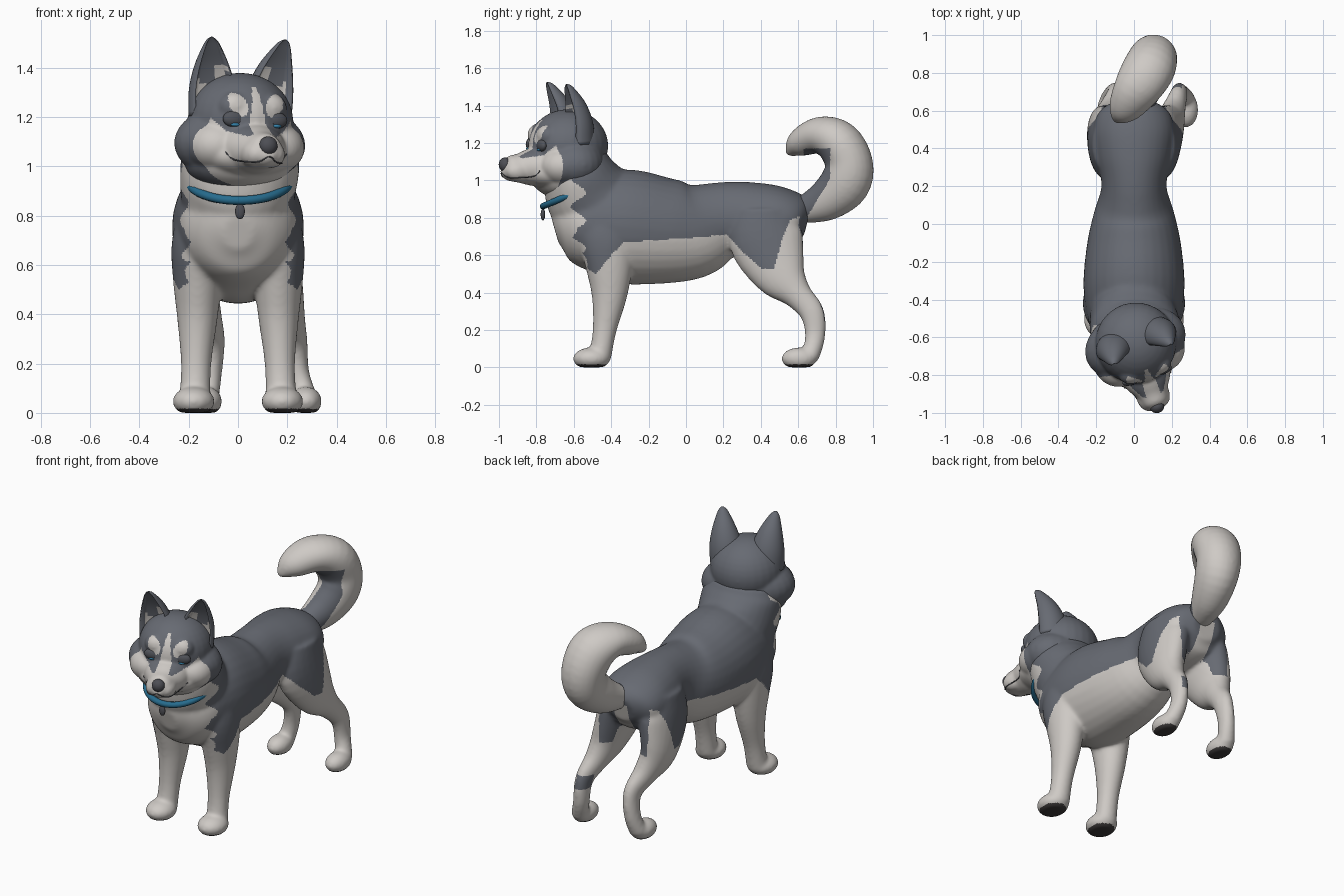
import bpy, bmesh, math
from mathutils import Matrix, Vector

cube = bpy.data.objects.get("Cube")
if cube:
    bpy.data.objects.remove(cube)


def material(name, r, g, b):
    m = bpy.data.materials.new(name)
    m.use_nodes = True
    m.diffuse_color = (r, g, b, 1)
    bsdf = next(n for n in m.node_tree.nodes if n.type == 'BSDF_PRINCIPLED')
    bsdf.inputs["Base Color"].default_value = (r, g, b, 1)
    bsdf.inputs["Roughness"].default_value = 0.8
    return m


GREY = material("grey fur", .135, .145, .17)
PALE = material("pale fur", .62, .59, .56)
DARK = material("dark nose", .075, .077, .09)
SOLE = material("dark pads", .045, .04, .04)
BLUE = material("blue collar", .02, .15, .27)
IRIS = material("blue eyes", .04, .25, .45)
LID = material("eyelid grey", .085, .09, .105)


def resample(rows, steps=4):
    """Catmull-Rom interpolation of (x, y, z, radius, radius) rows."""
    pts = [rows[0]] + list(rows) + [rows[-1]]
    out = []
    for a, b, c, d in zip(pts, pts[1:], pts[2:], pts[3:]):
        for s in range(steps):
            t = s / steps
            out.append([q + .5 * t * (r - p + t * (2*p - 5*q + 4*r - e + t * (3*(q - r) + e - p)))
                        for p, q, r, e in zip(a, b, c, d)])
    return out + [list(rows[-1])]


def loft(bm, rows, n=24, hollow=False):
    """Tube of elliptical rings; hollow presses the front side inward."""
    rows = resample(rows)
    pos = [Vector(r[:3]) for r in rows]
    rings = []
    for i, r in enumerate(rows):
        t = (pos[min(i + 1, len(pos) - 1)] - pos[max(i - 1, 0)]).normalized()
        side = Vector((1, 0, 0))
        side = (side - t * side.dot(t)).normalized()
        up = t.cross(side)
        ring = []
        for k in range(n):
            a = 2 * math.pi * k / n
            c, s = math.cos(a), math.sin(a)
            if hollow and s < 0:
                s *= -.2 if abs(c) < .8 else .6
            ring.append(bm.verts.new(pos[i] + side * c * max(r[3], .003) + up * s * max(r[4], .003)))
        rings.append(ring)
    for p, q in zip(rings, rings[1:]):
        for k in range(n):
            bm.faces.new((p[k], p[(k + 1) % n], q[(k + 1) % n], q[k]))
    bm.faces.new(rings[0])
    bm.faces.new(rings[-1])


def ball(bm, centre, radii):
    m = Matrix.Translation(centre) @ Matrix.Diagonal((*radii, 1))
    bmesh.ops.create_uvsphere(bm, u_segments=28, v_segments=18, radius=1, matrix=m)


def finish(bm, name, mats, rule=None, voxel=0, matrix=None):
    bmesh.ops.recalc_face_normals(bm, faces=bm.faces)
    me = bpy.data.meshes.new(name)
    bm.to_mesh(me)
    bm.free()
    ob = bpy.data.objects.new(name, me)
    bpy.context.collection.objects.link(ob)
    if voxel:
        rm = ob.modifiers.new("skin", 'REMESH')
        rm.mode, rm.voxel_size = 'VOXEL', voxel
        sm = ob.modifiers.new("soften", 'SMOOTH')
        sm.factor, sm.iterations = .5, 20
        dg = bpy.context.evaluated_depsgraph_get()
        new = bpy.data.meshes.new_from_object(ob.evaluated_get(dg))
        ob.modifiers.clear()
        ob.data = me = new
        me.name = name
    me.materials.clear()
    for m in mats:
        me.materials.append(m)
    for p in me.polygons:
        p.use_smooth = True
        if rule:
            p.material_index = rule(p.center, p.normal)
    if matrix:
        ob.matrix_world = matrix
    return ob


def interp(table, v):
    if v <= table[0][0]:
        return table[0][1]
    for (a, p), (b, q) in zip(table, table[1:]):
        if v <= b:
            return p + (q - p) * (v - a) / (b - a)
    return table[-1][1]


# Body: torso, neck and four legs in one skin
bm = bmesh.new()
torso = [(-.70, .73, .06, .07), (-.66, .74, .15, .16), (-.58, .75, .22, .22), (-.45, .76, .255, .28),
         (-.3, .75, .268, .307), (-.1, .73, .248, .282), (.05, .735, .215, .256), (.2, .785, .172, .207),
         (.35, .79, .2, .2), (.5, .79, .215, .18), (.6, .79, .18, .14), (.65, .78, .09, .08)]
loft(bm, [(0, y, z, a, b) for y, z, a, b in torso], 32)
loft(bm, [(0, -.38, .80, .22, .2), (0, -.51, .91, .235, .235), (.01, -.57, 1.03, .24, .2),
          (.01, -.59, 1.12, .2, .17)], 32)
for s in (1, -1):
    loft(bm, [(s*.15, -.41, .82, .09, .15), (s*.17, -.42, .68, .1, .15), (s*.165, -.41, .53, .098, .125),
              (s*.165, -.41, .38, .082, .095), (s*.17, -.435, .2, .062, .064), (s*.175, -.46, .05, .064, .06)])
    ball(bm, (s*.18, -.505, .045), (.086, .1, .062))
    # hind legs: the left one stands wider than the right one
    knee, hock, foot = (.18, .235, .275) if s > 0 else (.16, .1, .13)
    loft(bm, [(s*.12, .42, .84, .1, .16), (s*.14, .43, .68, .105, .2), (s*knee, .505, .5, .085, .145),
              (s*(knee + hock)/2, .595, .39, .065, .08), (s*hock, .675, .29, .047, .066),
              (s*(hock + .01), .69, .16, .045, .054), (s*foot, .66, .05, .052, .05)])
    ball(bm, (s*foot, .605, .045), (.066, .095, .062))
for v in bm.verts:
    v.co.z = max(v.co.z, -.003)

coat_edge = [(-.62, .62), (-.55, .54), (-.48, .5), (-.4, .6), (-.33, .67), (0, .69), (.22, .71), (.3, .62),
             (.4, .53), (.47, .53), (.52, .7), (.56, .79), (.66, .82)]


def body_rule(c, n):
    if c.z < .014:
        return 2
    if c.x > .1 and c.y > .66 and .25 < c.z < .33 and n.x < .5:
        return 0
    if n.y > .45 and c.y > .5 and .52 < c.z < .85 and .05 < abs(c.x) < .17:
        return 0
    front = -.575 + .04 * math.sin(c.z * 42)
    if c.y < -.42 and c.z < .8 and abs(c.x) < .195 + .02 * math.sin(c.z * 36):
        return 1
    coat = c.z > interp(coat_edge, c.y) and c.y > front
    return 0 if coat and (abs(c.x) > .11 or c.z > .8) else 1


body = finish(bm, "body", (GREY, PALE, SOLE), body_rule, .009)
low = min(v.co.z for v in body.data.vertices)
for v in body.data.vertices:
    if v.co.z < .1:
        v.co.z -= low * (1 - v.co.z / .1)

# Curled tail
bm = bmesh.new()
loft(bm, [(.02, .58, .84, .06, .06), (.04, .66, .855, .08, .085), (.07, .76, .90, .105, .115),
          (.10, .85, .985, .12, .135), (.10, .872, 1.09, .13, .128), (.075, .815, 1.2, .14, .122),
          (.015, .715, 1.24, .125, .1), (-.05, .61, 1.2, .09, .075), (-.085, .56, 1.155, .04, .035),
          (-.095, .545, 1.135, .01, .01)])


def tail_rule(c, n):
    inner = c.y < .77 and c.z < 1.17 and c.z > .76 + 1.65 * (c.y - .62)
    return 0 if inner and (c.y > .63 or c.z < 1.05) and (n.x > -.35 or c.y < .64) else 1


finish(bm, "tail", (GREY, PALE), tail_rule, .008)

# Head, shaped facing forward and then turned towards its left
turn = (Matrix.Translation((.012, -.64, 1.14)) @ Matrix.Rotation(math.radians(19), 4, 'Z')
        @ Matrix.Rotation(math.radians(2), 4, 'Y'))
bm = bmesh.new()
ball(bm, (0, .01, .045), (.215, .215, .195))
ball(bm, (0, .01, -.05), (.275, .19, .165))
ball(bm, (0, .01, -.13), (.225, .19, .115))
ball(bm, (0, -.08, -.1), (.19, .16, .09))
loft(bm, [(0, -.08, -.06, .16, .12), (0, -.2, -.07, .125, .1), (0, -.27, -.075, .085, .078),
          (0, -.33, -.075, .066, .065), (0, -.36, -.07, .03, .035)])
for s in (1, -1):
    ball(bm, (s*.125, -.05, -.06), (.125, .135, .105))
    ball(bm, (s*.075, -.135, .1), (.07, .055, .06))
    ball(bm, (s*.04, -.28, -.09), (.05, .075, .055))

mask_edge = [(0, .02), (.03, -.005), (.06, -.02), (.12, 0), (.16, .04), (.19, .07), (.23, .045), (.3, -.03)]


def head_rule(c, n):
    x = abs(c.x)
    if c.y > -.1 - .2 * max(0, c.z + .02):
        return 0
    blaze = c.z < .21 and x < .034 * (1 - c.z / .21) + .006
    brow = ((x - .076 - .25 * (c.z - .1)) / .038) ** 2 + ((c.z - .108) / .048) ** 2 < 1
    return 1 if c.z < interp(mask_edge, x) or blaze or brow else 0


head = finish(bm, "head", (GREY, PALE), head_rule, .007)
bpy.context.view_layer.update()


def on_face(x, z, lift=0):
    _, loc, normal, _ = head.ray_cast(Vector((x, -1, z)), Vector((0, 1, 0)))
    return loc + normal * lift


eyes = [on_face(s * .088, .046) for s in (1, -1)]
smile = [on_face(x, z, .002) for x, z in
         ((-.13, -.085), (-.1, -.115), (-.07, -.123), (-.035, -.12), (0, -.1),
          (.035, -.12), (.07, -.123), (.1, -.115), (.13, -.085))]
head.matrix_world = turn

# Nose, eyes and mouth
bm = bmesh.new()
ball(bm, (0, -.346, -.056), (.038, .033, .038))
finish(bm, "nose", (DARK,), matrix=turn)
for side, p in zip(("left", "right"), eyes):
    bm = bmesh.new()
    ball(bm, p + Vector((0, .014, .004)), (.05, .024, .034))
    finish(bm, side + "_eyelid", (LID,), matrix=turn)
    bm = bmesh.new()
    ball(bm, p + Vector((0, .001, -.019)), (.02, .012, .008))
    finish(bm, side + "_eye", (IRIS,), matrix=turn)
bm = bmesh.new()
loft(bm, [(*p, .003, .003) for p in smile], 6)
finish(bm, "mouth_line", (LID,), matrix=turn)

# Broad pointed ears, hollow in front with two pale tufts inside
for s, side in ((1, "left"), (-1, "right")):
    bm = bmesh.new()
    loft(bm, [(s*.113, .015, .07, .105, .1), (s*.125, .01, .17, .097, .09), (s*.138, -.01, .26, .073, .068),
              (s*.152, -.042, .34, .038, .036), (s*.157, -.054, .368, .02, .02), (s*.158, -.058, .38, .005, .005)],
         32, True)

    def ear_rule(c, n, s=s):
        d = s * c.x - interp([(.07, .113), (.17, .125), (.26, .138), (.38, .158)], c.z)
        inner = -.06 < d < -.022 and .15 < c.z < .27
        outer = .022 < d < .065 and .1 < c.z < .2
        return 1 if n.y < -.1 and (inner or outer) else 0
    finish(bm, side + "_ear", (GREY, PALE), ear_rule, matrix=turn)

# Collar with a hanging tag
bpy.ops.mesh.primitive_torus_add(major_segments=48, minor_segments=10, major_radius=.205, minor_radius=.018,
                                 location=(.005, -.575, .942), rotation=(math.radians(23), 0, 0))
collar = bpy.context.object
collar.name = "collar"
collar.data.materials.append(BLUE)
bpy.ops.object.shade_smooth()
bm = bmesh.new()
ball(bm, (.008, -.765, .818), (.02, .012, .032))
finish(bm, "collar_tag", (DARK,))
